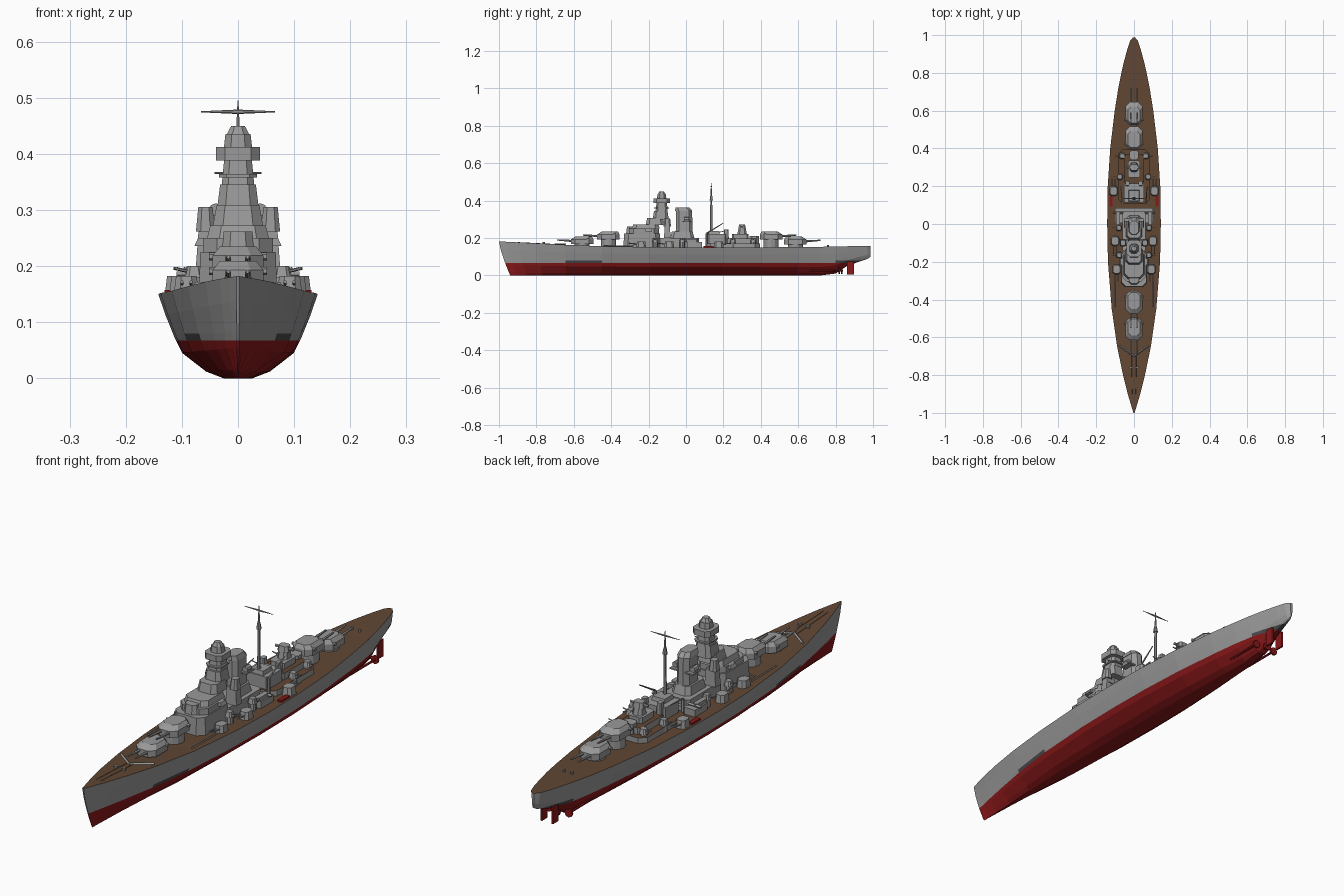
import bpy, bmesh
from mathutils import Vector

cube = bpy.data.objects.get("Cube")
if cube:
    bpy.data.objects.remove(cube)


def material(name, rgb):
    m = bpy.data.materials.new(name)
    m.use_nodes = True
    m.diffuse_color = (*rgb, 1)
    m.node_tree.nodes["Principled BSDF"].inputs["Base Color"].default_value = (*rgb, 1)
    return m


GREY = material("ship grey", (0.32, 0.32, 0.32))
RED = material("bottom red", (0.25, 0.009, 0.01))
WOOD = material("deck brown", (0.12, 0.063, 0.034))
DARK = material("dark grey", (0.07, 0.07, 0.075))


def finish(bm, name, *mats):
    bmesh.ops.recalc_face_normals(bm, faces=bm.faces)
    me = bpy.data.meshes.new(name)
    bm.to_mesh(me)
    bm.free()
    for m in mats:
        me.materials.append(m)
    ob = bpy.data.objects.new(name, me)
    bpy.context.collection.objects.link(ob)
    return ob


def loft(bm, rings):
    """Skin closed rings of points and cap both ends."""
    vs = [[bm.verts.new(p) for p in r] for r in rings]
    for a, b in zip(vs, vs[1:]):
        for i in range(len(a)):
            j = (i + 1) % len(a)
            bm.faces.new((a[i], a[j], b[j], b[i]))
    bm.faces.new(vs[0][::-1])
    return bm.faces.new(vs[-1])


def block(name, x, y, w, l, z0, z1, top=1.0, cut=0.0, mat=GREY, roof=None, shift=0.0):
    """Upright block: chamfered plan, tapered and shifted at the top."""
    a, b = w / 2, l / 2
    c = cut * min(a, b)
    if c:
        plan = [(a, c - b), (a, b - c), (a - c, b), (c - a, b),
                (-a, b - c), (-a, c - b), (c - a, -b), (a - c, -b)]
    else:
        plan = [(a, -b), (a, b), (-a, b), (-a, -b)]
    bm = bmesh.new()
    lid = loft(bm, [[(x + u, y + v, z0) for u, v in plan],
                    [(x + u * top, y + v * top + shift, z1) for u, v in plan]])
    lid.material_index = 1 if roof else 0
    return finish(bm, name, mat, roof or mat)


def rod(name, p, q, r, r2=None, mat=GREY, n=6):
    """Round bar between two points."""
    p, q = Vector(p), Vector(q)
    d = q - p
    bm = bmesh.new()
    bmesh.ops.create_cone(bm, cap_ends=True, segments=n, radius1=r,
                          radius2=r if r2 is None else r2, depth=d.length)
    bm.transform(d.to_track_quat("Z", "Y").to_matrix().to_4x4())
    bmesh.ops.translate(bm, verts=bm.verts, vec=(p + q) / 2)
    return finish(bm, name, mat)


# Hull: station y, deck half width, deck height, keel height
STATIONS = [(-1, .003, .182, 0), (-.96, .015, .18, 0), (-.9, .033, .177, 0), (-.8, .058, .172, 0),
            (-.65, .089, .164, 0), (-.45, .118, .156, 0), (-.2, .138, .152, 0), (0, .142, .15, 0),
            (.2, .139, .15, 0), (.4, .126, .15, 0), (.6, .102, .152, 0), (.72, .083, .153, 0),
            (.8, .067, .155, .01), (.86, .053, .156, .05), (.93, .034, .157, .075),
            (.97, .02, .158, .088), (.987, .006, .158, .1)]
SECTION = [(0, .18), (.08, .4), (.3, .7), (.47, .79), (.75, .91), (1, 1)]
WATERLINE, BOOT_TOP = .067, .08


def hull_ring(y, w, deck, keel):
    fore = max(0, (-y - .55) / .45)
    side = [(w * f ** (1 + .5 * fore), y + .06 * (1 - t) ** 1.3 * fore, keel + (deck - keel) * t)
            for t, f in SECTION]
    return side + [(-x, v, z) for x, v, z in reversed(side)]


bm = bmesh.new()
loft(bm, [hull_ring(*s) for s in STATIONS])
for height in (WATERLINE, BOOT_TOP):
    bmesh.ops.bisect_plane(bm, geom=bm.verts[:] + bm.edges[:] + bm.faces[:],
                           plane_co=(0, 0, height), plane_no=(0, 0, 1))
bmesh.ops.recalc_face_normals(bm, faces=bm.faces)
for f in bm.faces:
    c = f.calc_center_median()
    if f.normal.z > .9:
        f.material_index = 2
    elif c.z < WATERLINE:
        f.material_index = 1
    elif c.z < BOOT_TOP and (c.y > .8 or -.65 < c.y < -.45):
        f.material_index = 3
finish(bm, "hull", GREY, RED, WOOD, DARK)

# Rudders, shafts and propellers
for s, side in ((1, "left"), (-1, "right")):
    block(f"{side}_rudder", s * .025, .88, .008, .036, .005, .075, mat=RED)
    rod(f"{side}_shaft", (s * .045, .66, .025), (s * .045, .82, .025), .005, mat=RED)
    rod(f"{side}_propeller", (s * .045, .815, .025), (s * .045, .823, .025), .017, mat=RED, n=8)
rod("centre_shaft", (0, .72, .025), (0, .84, .025), .005, mat=RED)
rod("centre_propeller", (0, .83, .025), (0, .838, .025), .017, mat=RED, n=8)


# Main turrets, d is the firing direction
def main_turret(name, y, z, d):
    rod(name + "_barbette", (0, y, .14), (0, y, z), .04, n=12)
    block(name + "_house", 0, y, .09, .12, z, z + .026, cut=.5)
    block(name + "_roof", 0, y, .09, .12, z + .026, z + .042, top=.72, cut=.5, shift=-d * .008)
    rod(name + "_rangefinder", (-.052, y - d * .03, z + .024), (.052, y - d * .03, z + .024), .007)
    for x in (-.017, .017):
        rod(name + "_barrel", (x, y + d * .05, z + .017), (x, y + d * .135, z + .023), .006, .0035)


main_turret("fore_lower_turret", -.555, .167, -1)
main_turret("fore_upper_turret", -.415, .193, -1)
main_turret("aft_upper_turret", .455, .193, 1)
main_turret("aft_lower_turret", .585, .165, 1)

# Forward superstructure
block("bridge_base", 0, -.235, .14, .2, .14, .225, top=.96, cut=.35)
block("bridge_house", 0, -.225, .125, .16, .225, .25, cut=.4)
block("bridge_deck", 0, -.215, .11, .15, .25, .272, top=.9, cut=.4)
block("conning_tower", 0, -.29, .06, .06, .225, .262, top=.85, cut=.5)
block("bridge_wing", 0, -.2, .155, .035, .236, .25, top=.92)
block("upper_bridge", 0, -.165, .09, .1, .27, .308, top=.85, cut=.4)
block("tower_lower", 0, -.135, .075, .085, .3, .345, top=.85, cut=.4)
block("tower_middle", 0, -.13, .058, .065, .345, .39, top=.85, cut=.4)
block("tower_platform", 0, -.13, .078, .088, .388, .412, cut=.4)
block("tower_director", 0, -.13, .05, .05, .412, .435, top=.9, cut=.5)
block("tower_cap", 0, -.13, .04, .04, .435, .45, top=.6, cut=.5)
rod("tower_rangefinder", (-.038, -.13, .402), (.038, -.13, .402), .008)
rod("tower_yard", (-.042, -.115, .366), (.042, -.115, .366), .002)
block("tower_gallery", 0, -.13, .068, .08, .358, .364, cut=.4)

# Midships house, funnel and catapult deck
block("midships_house", 0, -.04, .12, .22, .14, .2, cut=.2)
block("funnel_base", 0, -.02, .085, .13, .2, .235, top=.85, cut=.4)
block("funnel", 0, -.01, .056, .09, .23, .345, top=.95, cut=.6)
block("funnel_cap", 0, -.012, .058, .092, .345, .364, top=.8, cut=.6, shift=-.008)
block("catapult_deck", 0, .045, .2, .08, .14, .178)
rod("catapult", (-.11, .06, .184), (.11, .06, .184), .006, n=4)

# Aft superstructure and main mast
block("aft_raised_deck", 0, .25, .17, .29, .14, .172, cut=.3, roof=WOOD)
block("hangar", 0, .165, .105, .1, .14, .222, cut=.15)
block("hangar_roof_house", 0, .15, .06, .06, .222, .238, top=.9)
block("aft_house", 0, .29, .105, .16, .14, .198, cut=.25, roof=WOOD)
block("aft_upper_house", 0, .29, .065, .09, .198, .222, cut=.3)
block("aft_director_base", 0, .3, .045, .05, .222, .25, top=.8, cut=.5)
block("aft_director", 0, .3, .05, .04, .25, .272, top=.8, cut=.5)
rod("aft_rangefinder", (-.04, .3, .26), (.04, .3, .26), .006)
block("aft_gun_platform", 0, .365, .05, .05, .16, .212, cut=.5)
rod("mast_lower", (0, .135, .22), (0, .135, .41), .007, .005)
block("mast_top", 0, .135, .018, .018, .4, .425, top=.6, cut=.5)
rod("mast_upper", (0, .135, .42), (0, .135, .495), .005, .001)

# Fittings on both sides
for s, side in ((1, "left"), (-1, "right")):
    rod(f"{side}_mast_yard", (0, .135, .475), (s * .066, .135, .475), .004, .001)
    for i, (x, y, d) in enumerate(((.092, -.24, -1), (.1, -.09, -1), (.108, .175, 1))):
        n = f"{side}_secondary_turret_{i + 1}"
        block(n, s * x, y, .046, .055, .145, .182, top=.8, cut=.5)
        for dx in (-.008, .008):
            rod(n + "_barrel", (s * x + dx, y + d * .02, .168), (s * x + dx, y + d * .065, .172), .003)
    # High angle guns on raised mounts
    for i, (x, y) in enumerate(((.078, -.165), (.08, -.02), (.075, .25), (.062, .36))):
        n = f"{side}_high_angle_gun_{i + 1}"
        rod(n + "_mount", (s * x, y, .14), (s * x, y, .18), .014, n=8)
        block(n, s * x, y, .032, .032, .18, .2, top=.7, cut=.4)
        rod(n + "_barrel", (s * x, y, .188), (s * (x + .035), y, .196), .0025)
    # Directors, searchlights, boats and cranes
    block(f"{side}_director_arm", s * .05, -.1, .05, .035, .2, .268, top=.8)
    block(f"{side}_director", s * .058, -.1, .034, .04, .262, .305, top=.75, cut=.5)
    block(f"{side}_searchlight_shelf", s * .035, .005, .035, .05, .285, .291)
    rod(f"{side}_searchlight", (s * .04, -.012, .3), (s * .04, .016, .3), .012, n=8)
    block(f"{side}_aft_searchlight", s * .035, .215, .025, .03, .17, .245, top=.8, cut=.4)
    block(f"{side}_boat", s * .085, .03, .018, .065, .178, .193, top=1.1, cut=.8)
    rod(f"{side}_crane_post", (s * .062, .11, .15), (s * .062, .11, .225), .006)
    rod(f"{side}_crane_jib", (s * .062, .11, .225), (s * .07, .2, .28 if s > 0 else .235), .004, .002)
    block(f"{side}_raft", s * .122, .12, .018, .055, .146, .157, mat=RED)
    # Foredeck and quarterdeck gear
    rod(f"{side}_breakwater", (0, -.7, .167), (s * .075, -.645, .167), .005, n=4)
    rod(f"{side}_anchor_chain", (s * .012, -.7, .166), (s * .01, -.9, .176), .002, mat=WOOD, n=4)
    rod(f"{side}_capstan", (s * .018, -.76, .165), (s * .018, -.76, .18), .007, n=8)
    rod(f"{side}_stern_bollard", (s * .018, .76, .15), (s * .018, .76, .164), .005)
    rod(f"{side}_boom", (s * .1, -.28, .157), (s * .1, -.44, .159), .003, n=4)
